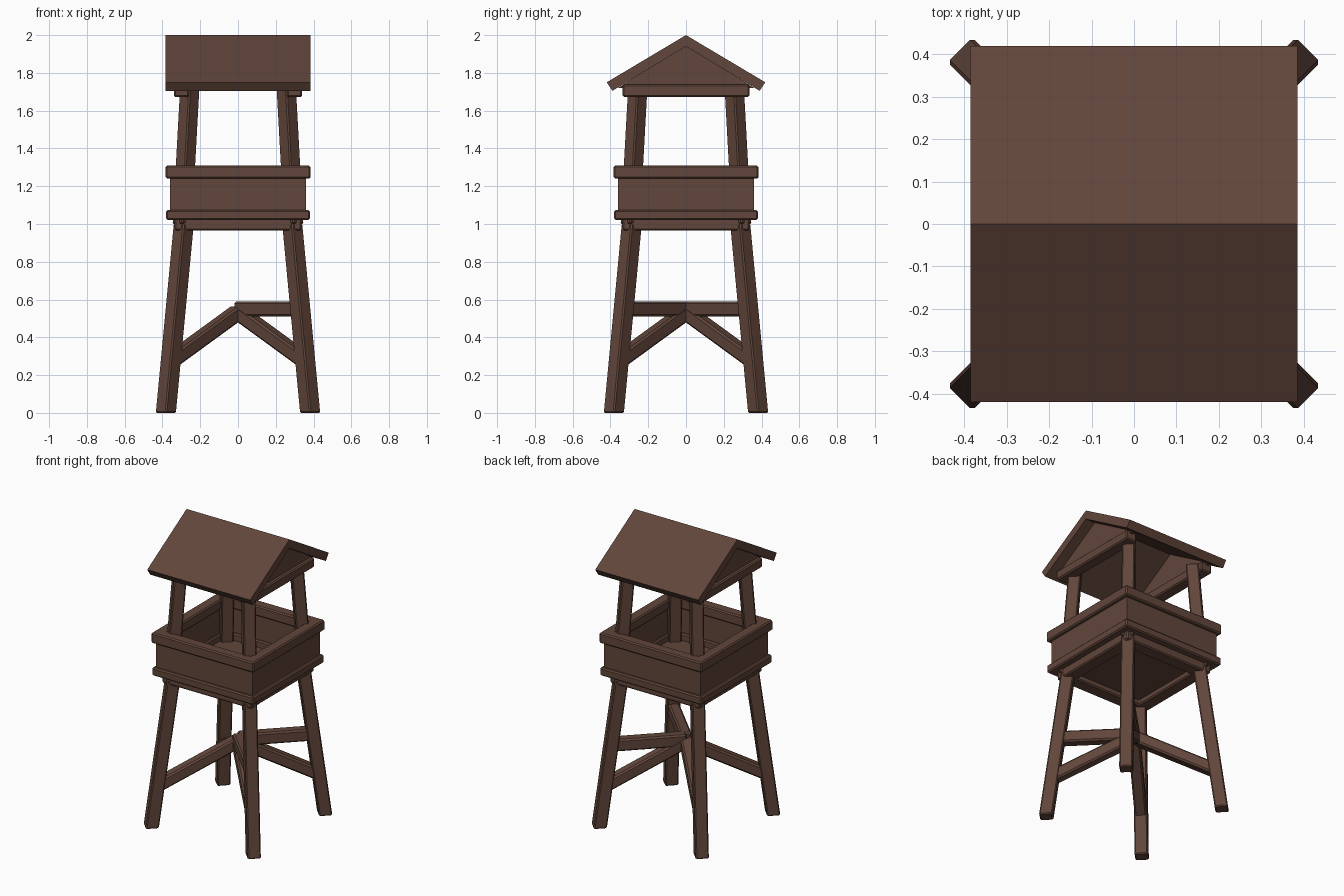
import bpy, bmesh, math
from mathutils import Vector, Matrix

if "Cube" in bpy.data.objects:
    bpy.data.objects.remove(bpy.data.objects["Cube"])

wood = bpy.data.materials.new("dark brown wood")
wood.use_nodes = True
COLOR = (0.122, 0.061, 0.043, 1)
wood.diffuse_color = COLOR
wood.node_tree.nodes["Principled BSDF"].inputs["Base Color"].default_value = COLOR


def finish(name, bm, bevel=0.0):
    bmesh.ops.recalc_face_normals(bm, faces=bm.faces)
    mesh = bpy.data.meshes.new(name)
    bm.to_mesh(mesh)
    bm.free()
    mesh.materials.append(wood)
    obj = bpy.data.objects.new(name, mesh)
    bpy.context.collection.objects.link(obj)
    if bevel:
        mod = obj.modifiers.new("worn edges", 'BEVEL')
        mod.width = bevel
        mod.segments = 1
    return obj


def box(name, center, size, bevel=0.008):
    bm = bmesh.new()
    bmesh.ops.create_cube(bm, size=1)
    bmesh.ops.scale(bm, vec=size, verts=bm.verts)
    bmesh.ops.translate(bm, vec=center, verts=bm.verts)
    return finish(name, bm, bevel)


def post(name, foot, head, radius):
    """Four sided timber with level ends and corners on the x and y axes."""
    bm = bmesh.new()
    bmesh.ops.create_cone(bm, cap_ends=True, segments=4, radius1=radius, radius2=radius, depth=1)
    bmesh.ops.rotate(bm, matrix=Matrix.Rotation(math.pi / 2, 3, 'Z'), verts=bm.verts)
    foot, head = Vector(foot), Vector(head)
    for v in bm.verts:
        end = foot if v.co.z < 0 else head
        v.co = end + Vector((v.co.x, v.co.y, 0))
    return finish(name, bm, 0.007)


def beam(name, start, end, width, height):
    """Rectangular timber between two points, kept upright."""
    start, end = Vector(start), Vector(end)
    along = (end - start).normalized()
    side = along.cross(Vector((0, 0, 1))).normalized()
    up = side.cross(along)
    bm = bmesh.new()
    bmesh.ops.create_cube(bm, size=1)
    for v in bm.verts:
        base = start if v.co.x < 0 else end
        v.co = base + side * v.co.y * width + up * v.co.z * height
    return finish(name, bm, 0.01)


def extrude_x(name, profile, x0, x1):
    """Extrude a (y, z) outline along x."""
    bm = bmesh.new()
    face = bm.faces.new([bm.verts.new((x0, y, z)) for y, z in profile])
    out = bmesh.ops.extrude_face_region(bm, geom=[face])
    moved = [g for g in out["geom"] if isinstance(g, bmesh.types.BMVert)]
    bmesh.ops.translate(bm, vec=(x1 - x0, 0, 0), verts=moved)
    return finish(name, bm)


def square_ring(name, half, thick, z0, z1, bevel=0.008):
    """Square frame, outer half width and timber thickness."""
    bm = bmesh.new()
    corners = [(-1, -1), (1, -1), (1, 1), (-1, 1)]
    loops = [[bm.verts.new((x * h, y * h, z)) for x, y in corners]
             for h, z in ((half, z0), (half, z1), (half - thick, z1), (half - thick, z0))]
    for i in range(4):
        a, b = loops[i], loops[(i + 1) % 4]
        for j in range(4):
            k = (j + 1) % 4
            bm.faces.new((a[j], a[k], b[k], b[j]))
    return finish(name, bm, bevel)


# legs, roof posts and diagonal braces at the four corners
for sx, side in ((-1, "right"), (1, "left")):
    for sy, end in ((-1, "front"), (1, "back")):
        tag = end + "_" + side

        def at(r, z):
            return (sx * r, sy * r, z)

        post(tag + "_leg", at(0.382, 0), at(0.287, 1.0), 0.058)
        post(tag + "_roof_post", at(0.295, 1.0), at(0.255, 1.73), 0.056)
        beam(tag + "_brace", at(0.35, 0.28), at(0, 0.535), 0.075, 0.075)
        # level ties reach the hub from one side only
        if sx > 0:
            beam(tag + "_level_tie", at(0.33, 0.55), at(0, 0.55), 0.07, 0.08)

# platform
square_ring("floor_frame", 0.335, 0.09, 0.965, 1.03)
box("floor", (0, 0, 1.015), (0.66, 0.66, 0.03), 0)
square_ring("lower_rail", 0.38, 0.07, 1.02, 1.075)
square_ring("parapet_wall", 0.36, 0.035, 1.06, 1.25, 0)
square_ring("upper_rail", 0.383, 0.075, 1.24, 1.31)

# pitched roof, open below
extrude_x("roof", [(0, 2.0), (-0.42, 1.75), (-0.39, 1.705), (0, 1.94), (0.39, 1.705), (0.42, 1.75)],
          -0.385, 0.385)

# gables with tie beams
for s, side in ((-1, "right"), (1, "left")):
    extrude_x(side + "_gable", [(-0.36, 1.72), (0.36, 1.72), (0, 1.95)], s * 0.29, s * 0.315)
    box(side + "_tie_beam", (s * 0.3, 0, 1.705), (0.08, 0.67, 0.065))
